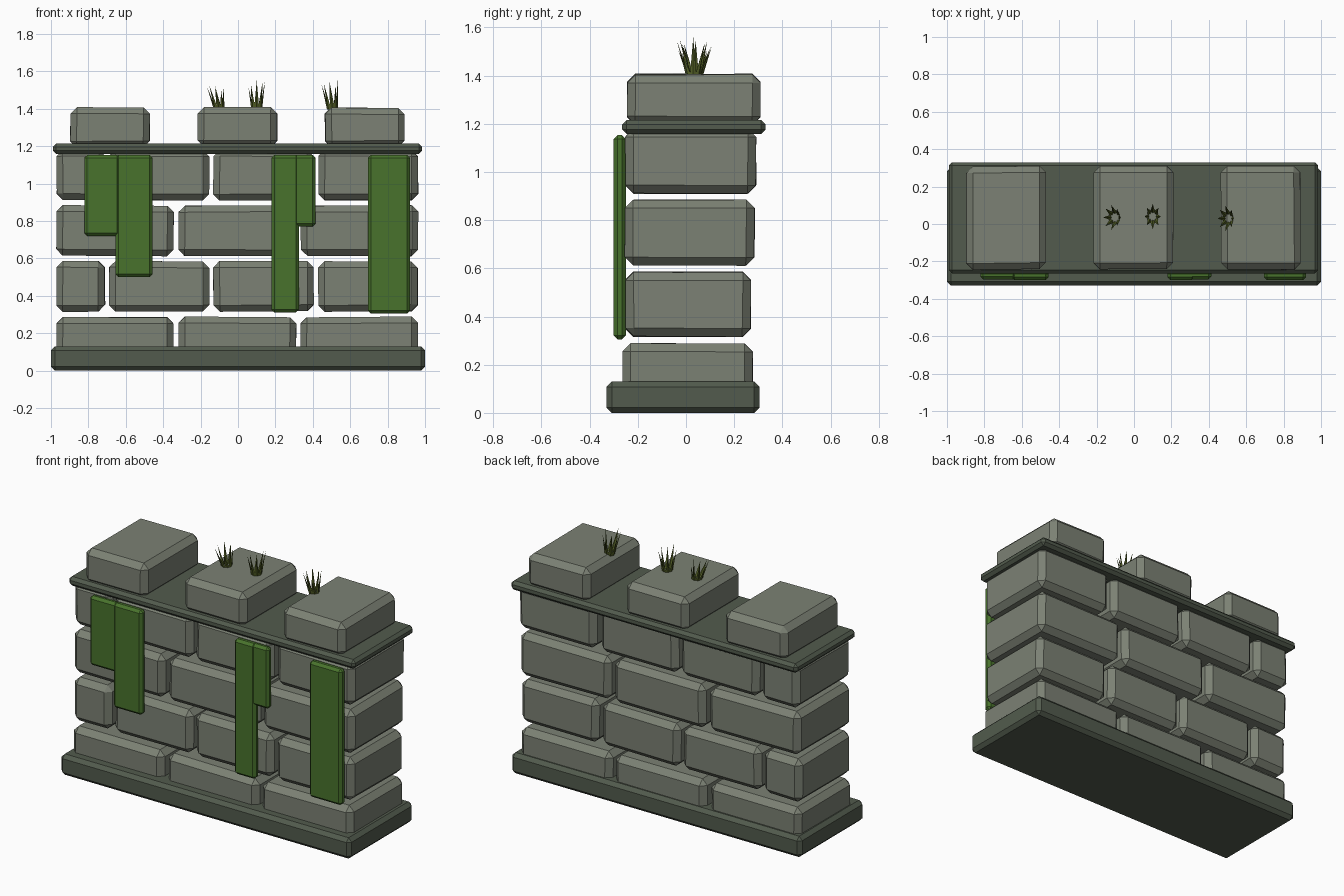
import bpy, bmesh, math, random
from mathutils import Vector

if "Cube" in bpy.data.objects:
    bpy.data.objects.remove(bpy.data.objects["Cube"])

random.seed(4)


def material(name, rgb):
    m = bpy.data.materials.new(name)
    m.diffuse_color = (*rgb, 1)
    m.use_nodes = True
    m.node_tree.nodes["Principled BSDF"].inputs["Base Color"].default_value = m.diffuse_color
    return m


STONE = material("stone", (0.20, 0.22, 0.175))
DARK = material("dark_stone", (0.085, 0.105, 0.075))
MOSS = material("moss", (0.065, 0.17, 0.025))
GRASS = material("grass", (0.09, 0.12, 0.02))


def finish(bm, name, mat):
    me = bpy.data.meshes.new(name)
    bm.to_mesh(me)
    bm.free()
    me.materials.append(mat)
    ob = bpy.data.objects.new(name, me)
    bpy.context.collection.objects.link(ob)
    return ob


def block(name, x, y, z, bevel, mat, wobble=0.0):
    """Chamfered box from (min, max) ranges, with slightly uneven corners."""
    bm = bmesh.new()
    bmesh.ops.create_cube(bm, size=1)
    for v in bm.verts:
        v.co = Vector([r[0] if c < 0 else r[1] for r, c in zip((x, y, z), v.co)])
        v.co += Vector([random.uniform(-wobble, wobble) for _ in range(3)])
    bmesh.ops.bevel(bm, geom=bm.edges[:], offset=bevel, segments=1,
                    affect='EDGES', clamp_overlap=True)
    return finish(bm, name, mat)


# Foundation slab and coping slab
block("base_slab", (-1, 1), (-0.33, 0.305), (0, 0.13), 0.022, DARK)
block("coping_slab", (-0.99, 0.985), (-0.265, 0.33), (1.158, 1.215), 0.018, DARK)

# Four courses of through stones with open joints
LONG = [(-0.97, -0.345), (-0.318, 0.31), (0.335, 0.962)]
OFFSET = [(-0.97, -0.712), (-0.69, -0.155), (-0.132, 0.403), (0.43, 0.962)]
courses = [
    (LONG, (-0.262, 0.275), (0.02, 0.287)),
    (OFFSET, (-0.252, 0.268), (0.317, 0.585)),
    (LONG, (-0.252, 0.283), (0.613, 0.883)),
    (OFFSET, (-0.25, 0.29), (0.91, 1.18)),
]
for i, (spans, y, z) in enumerate(courses, 1):
    for j, x in enumerate(spans, 1):
        block(f"course_{i}_stone_{j}", x, y, z, 0.034, STONE, 0.003)

# Merlons on top
for i, x in enumerate([(-0.897, -0.473), (-0.215, 0.21), (0.465, 0.89)], 1):
    block(f"merlon_{i}", x, (-0.243, 0.308), (1.195, 1.406), 0.034, STONE, 0.003)

# Moss strips hanging on the front
strips = [
    (-0.822, -0.63, 0.72, -0.296), (-0.655, -0.457, 0.5, -0.30),
    (0.178, 0.325, 0.31, -0.30), (0.262, 0.415, 0.77, -0.296),
    (0.695, 0.92, 0.305, -0.30),
]
for i, (x0, x1, z0, y0) in enumerate(strips, 1):
    block(f"moss_strip_{i}", (x0, x1), (y0, -0.25), (z0, 1.153), 0.016, MOSS)


def tuft(name, x, y, lean):
    """Fan of pointed four-sided blades."""
    bm = bmesh.new()
    n = 8
    for k in range(n):
        a = 2 * math.pi * k / n
        d = Vector((math.cos(a), math.sin(a), 0))
        foot = Vector((x, y, 1.395)) + d * 0.022
        h = random.uniform(0.10, 0.165)
        tip = foot + Vector((d.x * 0.022 + lean, d.y * 0.045, h))
        side = Vector((-d.y, d.x, 0)) * 0.014
        ring = [bm.verts.new(foot + o) for o in (side, d * 0.007, -side, -d * 0.007)]
        top = bm.verts.new(tip)
        bm.faces.new(ring)
        for q in range(4):
            bm.faces.new((ring[q], ring[(q + 1) % 4], top))
    bmesh.ops.recalc_face_normals(bm, faces=bm.faces[:])
    finish(bm, name, GRASS)


# Grass tufts on the middle and right merlons
tuft("grass_tuft_1", -0.10, 0.035, -0.022)
tuft("grass_tuft_2", 0.10, 0.04, 0.0)
tuft("grass_tuft_3", 0.505, 0.03, -0.015)
